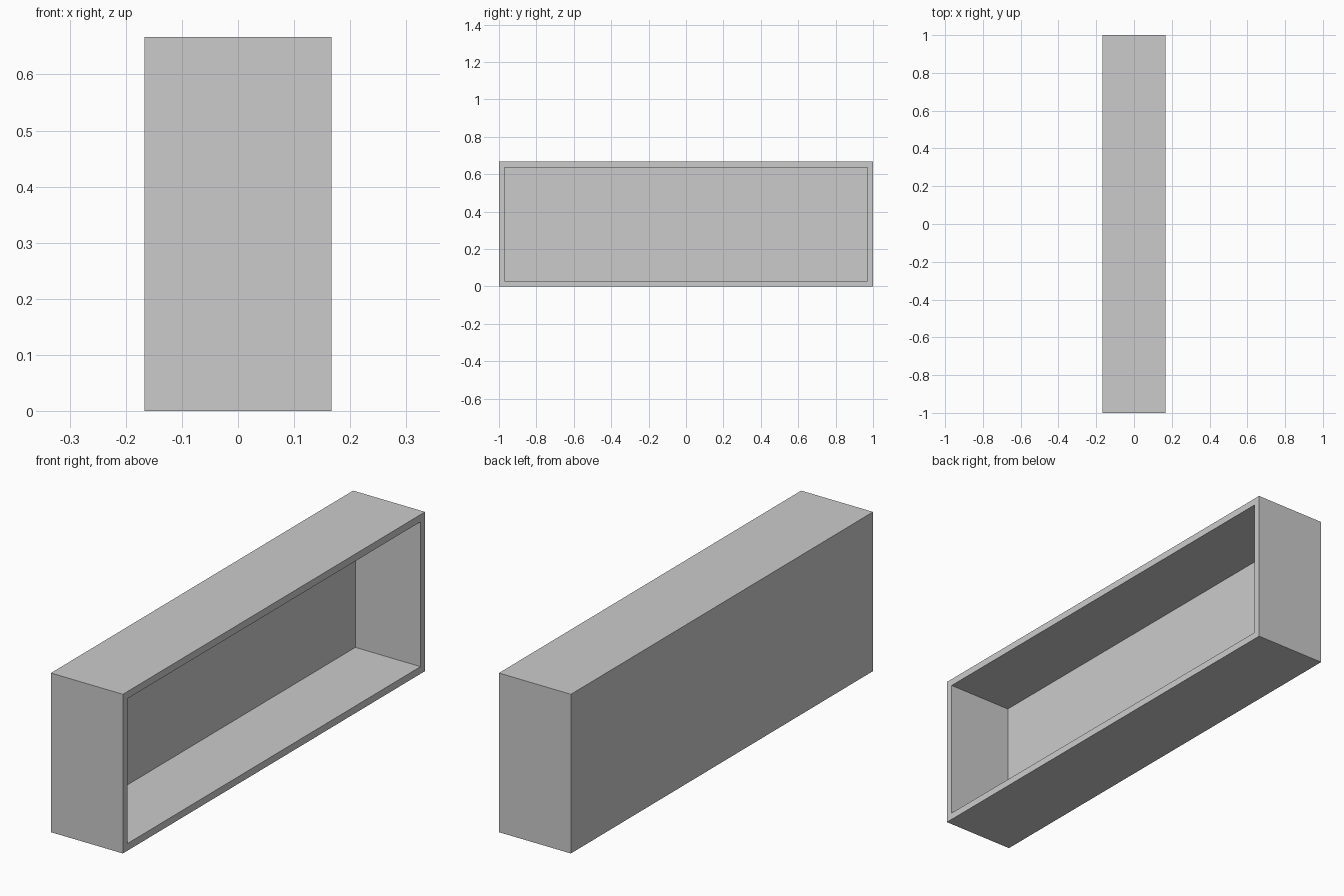
import bpy, bmesh
from mathutils import Vector

if "Cube" in bpy.data.objects:
    bpy.data.objects.remove(bpy.data.objects["Cube"])

W, L, H = 1 / 3, 2.0, 2 / 3   # outer size in x, y, z
WALL = 0.03                   # rim thickness
DEPTH = 0.302                 # cavity depth from the open +x side

bm = bmesh.new()

# Outer block standing on the ground
bmesh.ops.create_cube(bm, size=1)
bmesh.ops.scale(bm, vec=(W, L, H), verts=bm.verts)
bmesh.ops.translate(bm, vec=(0, 0, H / 2), verts=bm.verts)

# Rim around the opening, then sink the face to form the cavity
bm.normal_update()
side = max(bm.faces, key=lambda f: f.normal.x)
bmesh.ops.inset_region(bm, faces=[side], thickness=WALL, use_even_offset=True)
cavity = bmesh.ops.extrude_discrete_faces(bm, faces=[side])["faces"][0]
bmesh.ops.translate(bm, vec=Vector((-DEPTH, 0, 0)), verts=cavity.verts)
bmesh.ops.recalc_face_normals(bm, faces=bm.faces)

mesh = bpy.data.meshes.new("open_shelf_box")
bm.to_mesh(mesh)
bm.free()
box = bpy.data.objects.new("open_shelf_box", mesh)
bpy.context.collection.objects.link(box)
